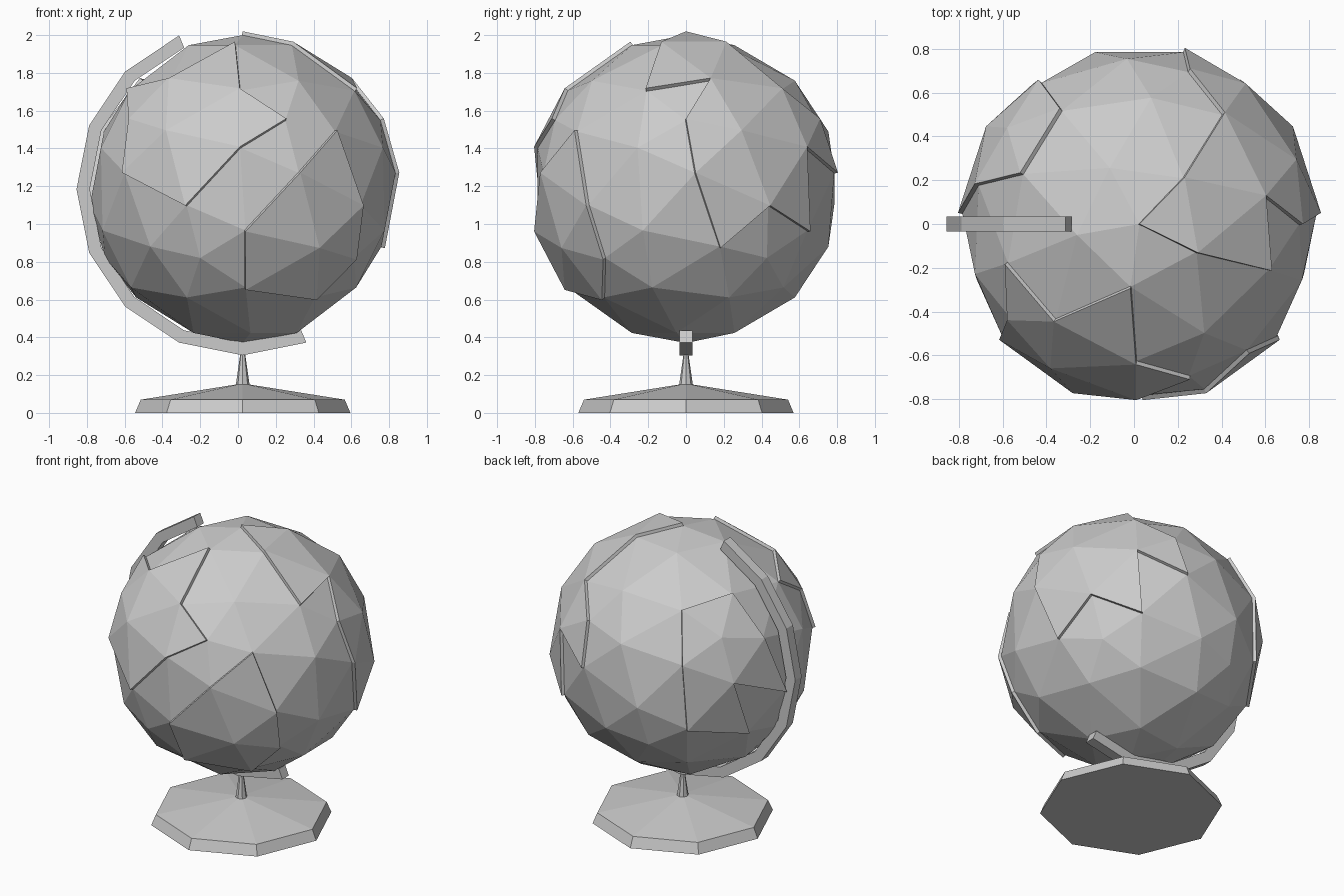
import bpy, bmesh, math
from mathutils import Vector

if "Cube" in bpy.data.objects:
    bpy.data.objects.remove(bpy.data.objects["Cube"])

grey = bpy.data.materials.new("light_grey")
grey.use_nodes = True
grey.diffuse_color = (0.6, 0.6, 0.6, 1)
grey.node_tree.nodes["Principled BSDF"].inputs["Base Color"].default_value = (0.6, 0.6, 0.6, 1)

AXIS_X = 0.025
CENTRE = Vector((AXIS_X, 0, 1.185))
OCEAN_R, LAND_R = 0.815, 0.835


def finish(bm, name, location):
    """Turn a bmesh into a flat-shaded object."""
    bmesh.ops.recalc_face_normals(bm, faces=bm.faces)
    mesh = bpy.data.meshes.new(name)
    bm.to_mesh(mesh)
    bm.free()
    mesh.materials.append(grey)
    obj = bpy.data.objects.new(name, mesh)
    obj.location = location
    bpy.context.collection.objects.link(obj)
    return obj


def faceted_ball(radius):
    """Icosahedron with three twisted points per face, wrapped in triangles."""
    ico = bmesh.new()
    bmesh.ops.create_icosphere(ico, subdivisions=1, radius=1)
    points = [v.co.normalized() for v in ico.verts]
    for face in ico.faces:
        corners = [v.co.normalized() for v in face.verts]
        for i in range(3):
            a, b, c = (corners[(i + k) % 3] for k in range(3))
            points.append((a * 0.597 + b * 0.153 + c * 0.25).normalized())
    ico.free()
    bm = bmesh.new()
    for p in points:
        bm.verts.new(p * radius)
    bmesh.ops.convex_hull(bm, input=bm.verts)
    return bm


def land_patch(name, spots):
    """Raised shell made of the ball faces that lie near the given spots."""
    bm = faceted_ball(LAND_R)
    centres = [(Vector(d).normalized(), math.cos(math.radians(a))) for d, a in spots]
    sea = [f for f in bm.faces
           if not any(f.calc_center_median().normalized().dot(d) > c for d, c in centres)]
    bmesh.ops.delete(bm, geom=sea, context="FACES")
    obj = finish(bm, name, CENTRE)
    # Face outward before thickening towards the ball
    for poly in obj.data.polygons:
        if poly.normal.dot(poly.center) < 0:
            poly.flip()
    shell = obj.modifiers.new("thickness", "SOLIDIFY")
    shell.thickness = 0.03
    shell.offset = -1


# Ball and raised land
finish(faceted_ball(OCEAN_R), "globe_ball", CENTRE)
land_patch("land_front", [((0.36, -0.66, -0.2), 24)])
land_patch("land_front_right", [((-0.32, -0.62, 0.35), 30)])
land_patch("land_back_left", [((0.62, 0.4, 0.3), 34), ((0.35, 0.15, 0.7), 20)])
land_patch("land_back_right", [((-0.6, 0.5, 0.2), 26)])

# Curved bracket: a square bar swept through half a turn in eight steps
bm = bmesh.new()
rings = []
for i in range(9):
    angle = math.radians(112.5 + 22.5 * i)
    rings.append([bm.verts.new((r * math.cos(angle), y, r * math.sin(angle)))
                  for r, y in ((0.81, -0.035), (0.88, -0.035), (0.88, 0.035), (0.81, 0.035))])
for a, b in zip(rings, rings[1:]):
    for k in range(4):
        n = (k + 1) % 4
        bm.faces.new((a[k], a[n], b[n], b[k]))
bm.faces.new(rings[0])
bm.faces.new(rings[-1])
finish(bm, "bracket_arm", CENTRE)


def octagon_stack(name, profile):
    """Eight-sided turned solid from (radius, height) pairs."""
    bm = bmesh.new()
    loops = [[bm.verts.new((r * math.cos(k * math.pi / 4), r * math.sin(k * math.pi / 4), z))
              for k in range(8)] for r, z in profile]
    for a, b in zip(loops, loops[1:]):
        for k in range(8):
            n = (k + 1) % 8
            bm.faces.new((a[k], a[n], b[n], b[k]))
    bm.faces.new(loops[0])
    bm.faces.new(loops[-1])
    finish(bm, name, (AXIS_X, 0, 0))


# Stand
octagon_stack("base_plate", [(0.57, 0), (0.54, 0.07), (0.037, 0.15)])
octagon_stack("stem", [(0.037, 0.145), (0.012, 0.32)])
